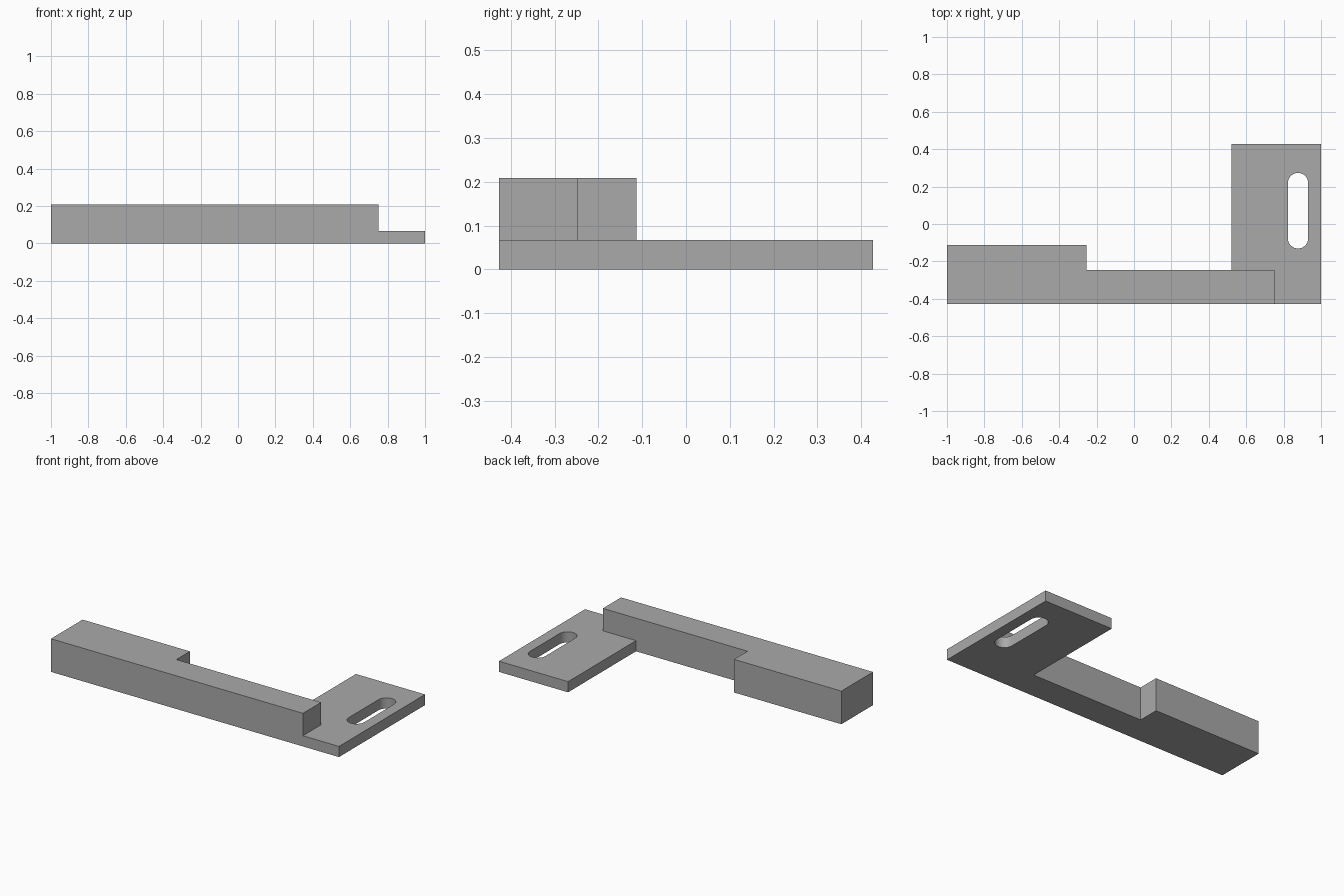
import bpy
import bmesh
from math import cos, sin, pi

default = bpy.data.objects.get("Cube")
if default:
    bpy.data.objects.remove(default, do_unlink=True)

# Main dimensions
FRONT, BACK = -0.427, 0.427
ARM_BACK, BLOCK_BACK = -0.247, -0.113
BLOCK_END, ARM_END, PLATE_LEFT = -0.255, 0.75, 0.52
ARM_TOP, PLATE_TOP = 0.208, 0.067

grey = bpy.data.materials.new("plain grey")
grey.use_nodes = True
colour = (0.4, 0.4, 0.4, 1)
grey.diffuse_color = colour
grey.node_tree.nodes["Principled BSDF"].inputs["Base Color"].default_value = colour


def prism(name, outline, bottom, top):
    """Extrude a counter-clockwise outline straight up."""
    bm = bmesh.new()
    base = bm.faces.new([bm.verts.new((x, y, bottom)) for x, y in outline])
    up = bmesh.ops.extrude_face_region(bm, geom=[base], use_keep_orig=True)["geom"]
    for v in up:
        if isinstance(v, bmesh.types.BMVert):
            v.co.z = top
    bmesh.ops.recalc_face_normals(bm, faces=bm.faces)
    mesh = bpy.data.meshes.new(name)
    bm.to_mesh(mesh)
    bm.free()
    mesh.materials.append(grey)
    obj = bpy.data.objects.new(name, mesh)
    bpy.context.collection.objects.link(obj)
    return obj


def combine(target, tool, operation):
    """Apply a boolean and discard its tool."""
    mod = target.modifiers.new(operation.lower(), "BOOLEAN")
    mod.operation, mod.solver, mod.object = operation, "EXACT", tool
    bpy.context.view_layer.objects.active = target
    bpy.ops.object.modifier_apply(modifier=mod.name)
    bpy.data.objects.remove(tool, do_unlink=True)


# Thick arm with a wider block at its left end
bracket = prism("bracket", [
    (-1, FRONT), (ARM_END, FRONT), (ARM_END, ARM_BACK),
    (BLOCK_END, ARM_BACK), (BLOCK_END, BLOCK_BACK), (-1, BLOCK_BACK)], 0, ARM_TOP)

# Thin mounting plate joined to the arm
plate = prism("mounting_plate", [
    (PLATE_LEFT, FRONT), (1, FRONT), (1, BACK), (PLATE_LEFT, BACK)], 0, PLATE_TOP)
combine(bracket, plate, "UNION")

# Round-ended adjustment slot through the plate
SLOT_X, SLOT_R, STEPS = 0.877, 0.054, 16
slot_outline = []
for centre_y, start in ((0.219, 0), (-0.077, pi)):
    for i in range(STEPS + 1):
        a = start + pi * i / STEPS
        slot_outline.append((SLOT_X + SLOT_R * cos(a), centre_y + SLOT_R * sin(a)))
slot = prism("slot_cutter", slot_outline, -0.1, 0.15)
slot.hide_render = True
combine(bracket, slot, "DIFFERENCE")

# Smooth the slot ends while keeping machined edges sharp
bpy.ops.object.select_all(action="DESELECT")
bracket.select_set(True)
bpy.context.view_layer.objects.active = bracket
bpy.ops.object.shade_smooth_by_angle(angle=pi / 6)
